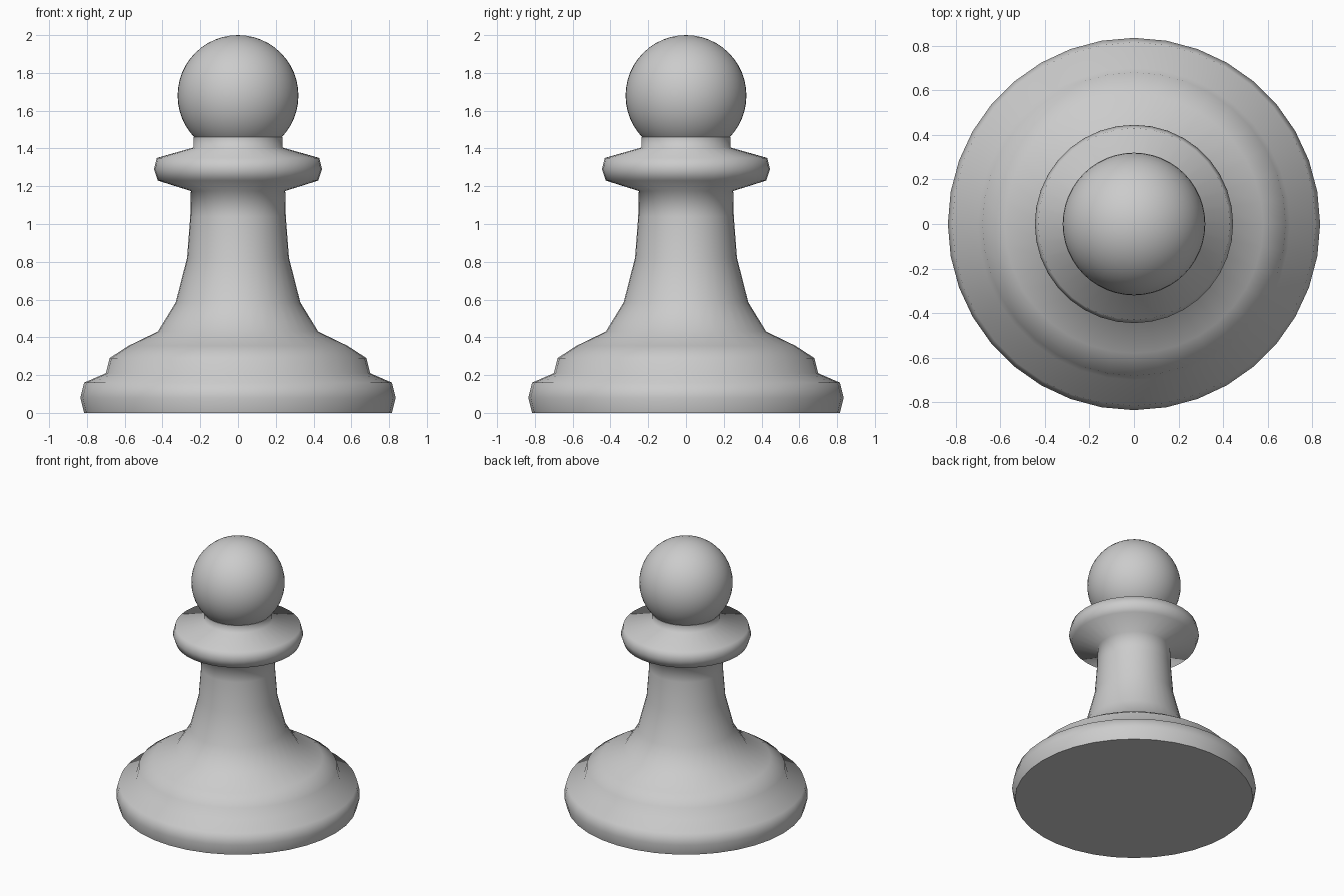
import bpy, bmesh
from math import cos, sin, tau

if "Cube" in bpy.data.objects:
    bpy.data.objects.remove(bpy.data.objects["Cube"])

SIDES = 36


def lathe(name, profile):
    """Turn (radius, height) points around z, closed by flat caps."""
    bm = bmesh.new()
    rings = [[bm.verts.new((r * cos(tau * i / SIDES), r * sin(tau * i / SIDES), z))
              for i in range(SIDES)] for r, z in profile]
    for low, high in zip(rings, rings[1:]):
        for i in range(SIDES):
            j = (i + 1) % SIDES
            bm.faces.new((low[i], low[j], high[j], high[i])).smooth = True
    bm.faces.new(rings[0][::-1])
    bm.faces.new(rings[-1])
    mesh = bpy.data.meshes.new(name)
    bm.to_mesh(mesh)
    bm.free()
    obj = bpy.data.objects.new(name, mesh)
    bpy.context.collection.objects.link(obj)
    return obj


# Stepped base, flared stem, collar and short neck in one turned profile
lathe("turned_body", [
    (0.815, 0.0), (0.835, 0.08), (0.815, 0.16),
    (0.70, 0.21), (0.68, 0.29), (0.58, 0.355),
    (0.425, 0.43), (0.33, 0.585), (0.27, 0.82), (0.253, 1.04), (0.25, 1.175),
    (0.425, 1.23), (0.445, 1.29), (0.43, 1.35),
    (0.235, 1.405), (0.235, 1.46),
])

# Ball head
bpy.ops.mesh.primitive_uv_sphere_add(segments=48, ring_count=24, radius=0.32,
                                     location=(0, 0, 1.68))
bpy.context.object.name = "ball_head"
bpy.ops.object.shade_smooth()
